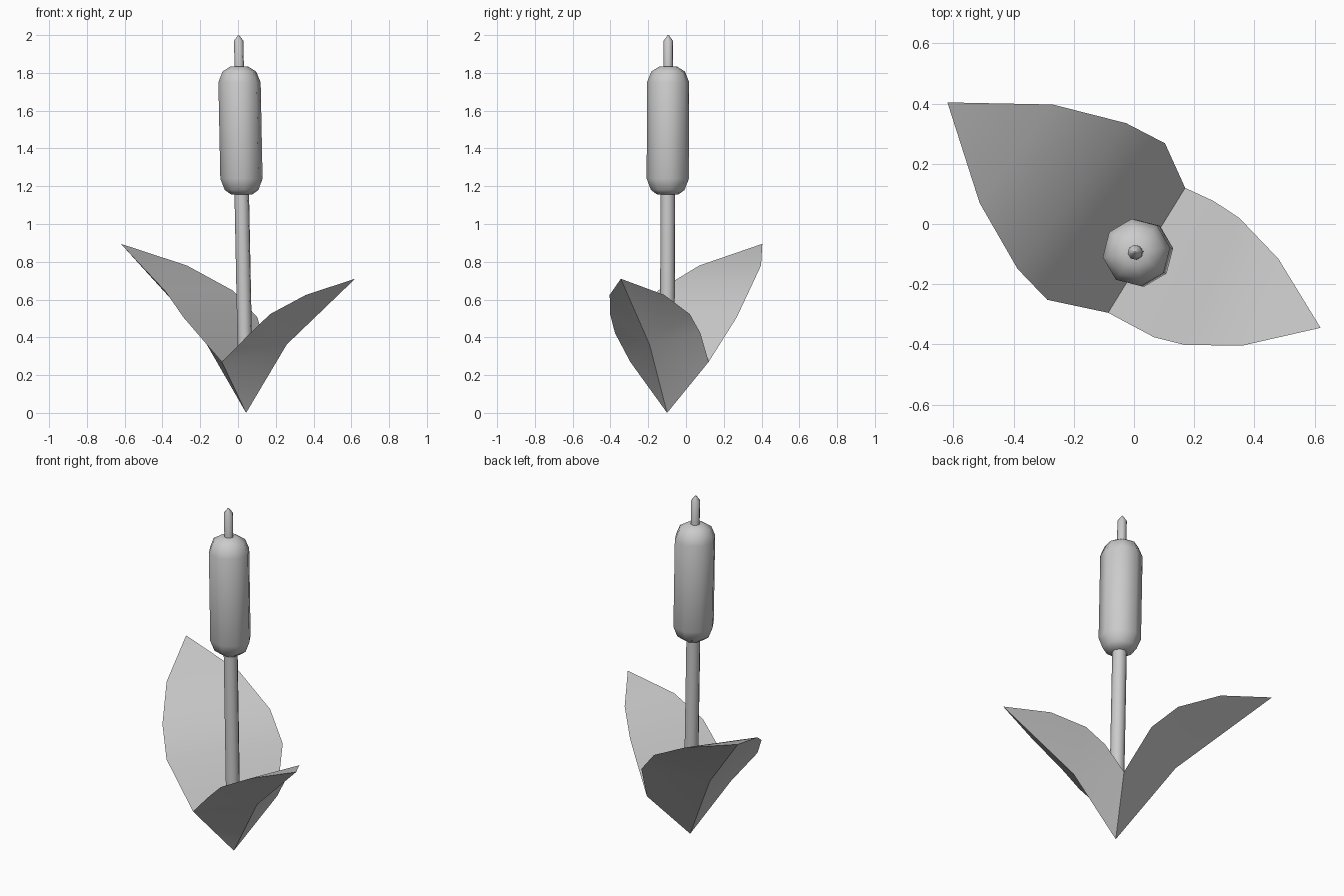
import bpy
import bmesh
import math
from mathutils import Vector

if "Cube" in bpy.data.objects:
    bpy.data.objects.remove(bpy.data.objects["Cube"], do_unlink=True)

grey = bpy.data.materials.new("plain grey")
grey.use_nodes = True
grey.diffuse_color = (0.6, 0.6, 0.6, 1)
grey.node_tree.nodes["Principled BSDF"].inputs["Base Color"].default_value = (0.6, 0.6, 0.6, 1)

BASE = Vector((0.043, -0.10, 0))
TOP = Vector((0.003, -0.094, 2.0))
SIDES = 8


def make_object(name, verts, faces, angle):
    mesh = bpy.data.meshes.new(name)
    mesh.from_pydata(verts, [], faces)
    bm = bmesh.new()
    bm.from_mesh(mesh)
    bmesh.ops.recalc_face_normals(bm, faces=bm.faces)
    bm.to_mesh(mesh)
    bm.free()
    mesh.materials.append(grey)
    obj = bpy.data.objects.new(name, mesh)
    bpy.context.collection.objects.link(obj)
    bpy.ops.object.select_all(action='DESELECT')
    obj.select_set(True)
    bpy.context.view_layer.objects.active = obj
    bpy.ops.object.shade_smooth_by_angle(angle=math.radians(angle))


def lathe(name, profile):
    """Turn (radius, height) pairs around the slightly leaning plant axis."""
    verts, faces = [], []
    for r, z in profile:
        centre = BASE.lerp(TOP, z / TOP.z)
        for i in range(SIDES):
            a = math.radians(8) + math.tau * i / SIDES
            verts.append(centre + Vector((r * math.cos(a), r * math.sin(a), 0)))
    for row in range(len(profile) - 1):
        for i in range(SIDES):
            j = (i + 1) % SIDES
            a, b = row * SIDES, (row + 1) * SIDES
            faces.append((a + i, a + j, b + j, b + i))
    last = (len(profile) - 1) * SIDES
    faces.append(tuple(range(SIDES)))
    faces.append(tuple(range(last, last + SIDES)))
    make_object(name, verts, faces, 50)


# Stalk, seed head and pointed spike
lathe("stem", [(0.039, 0.12), (0.039, 1.16)])
lathe("seed_head", [(0.055, 1.155), (0.09, 1.18), (0.113, 1.24),
                    (0.113, 1.75), (0.09, 1.807), (0.045, 1.835)])
lathe("top_spike", [(0.025, 1.82), (0.025, 1.97), (0.003, 2.0)])


def leaf(name, side_a, side_b, heights, keel, tip):
    """Boat-shaped leaf: nearly flat upper face, underside fanning from one keel point."""
    edge_a = [Vector((*p, z)) for p, z in zip(side_a, heights)]
    edge_b = [Vector((*p, z)) for p, z in zip(side_b, heights)]
    rim = [BASE.copy()] + edge_a + [Vector(tip)] + edge_b[::-1]
    n, rows = len(rim), len(edge_a)
    # Underside
    faces = [(n, i, (i + 1) % n) for i in range(n)]
    # Upper face, closed at the base and at the tip
    faces += [(0, n - 1, 1), (rows, rows + 2, rows + 1)]
    faces += [(i, n - i, n - i - 1, i + 1) for i in range(1, rows)]
    make_object(name, rim + [Vector(keel)], faces, 30)


# The two leaves meet along a common pair of corners
corner_a, corner_b = (0.17, 0.12), (-0.086, -0.295)
leaf("right_leaf",
     [corner_a, (0.103, 0.268), (-0.026, 0.335), (-0.27, 0.397)],
     [corner_b, (-0.288, -0.252), (-0.387, -0.149), (-0.513, 0.07)],
     (0.27, 0.505, 0.647, 0.78), (-0.216, 0.087, 0.45), (-0.62, 0.404, 0.895))
leaf("left_leaf",
     [corner_a, (0.265, 0.076), (0.35, 0.02), (0.48, -0.116)],
     [corner_b, (0.066, -0.376), (0.17, -0.402), (0.36, -0.404)],
     (0.27, 0.423, 0.523, 0.625), (0.258, -0.193, 0.362), (0.62, -0.345, 0.71))
